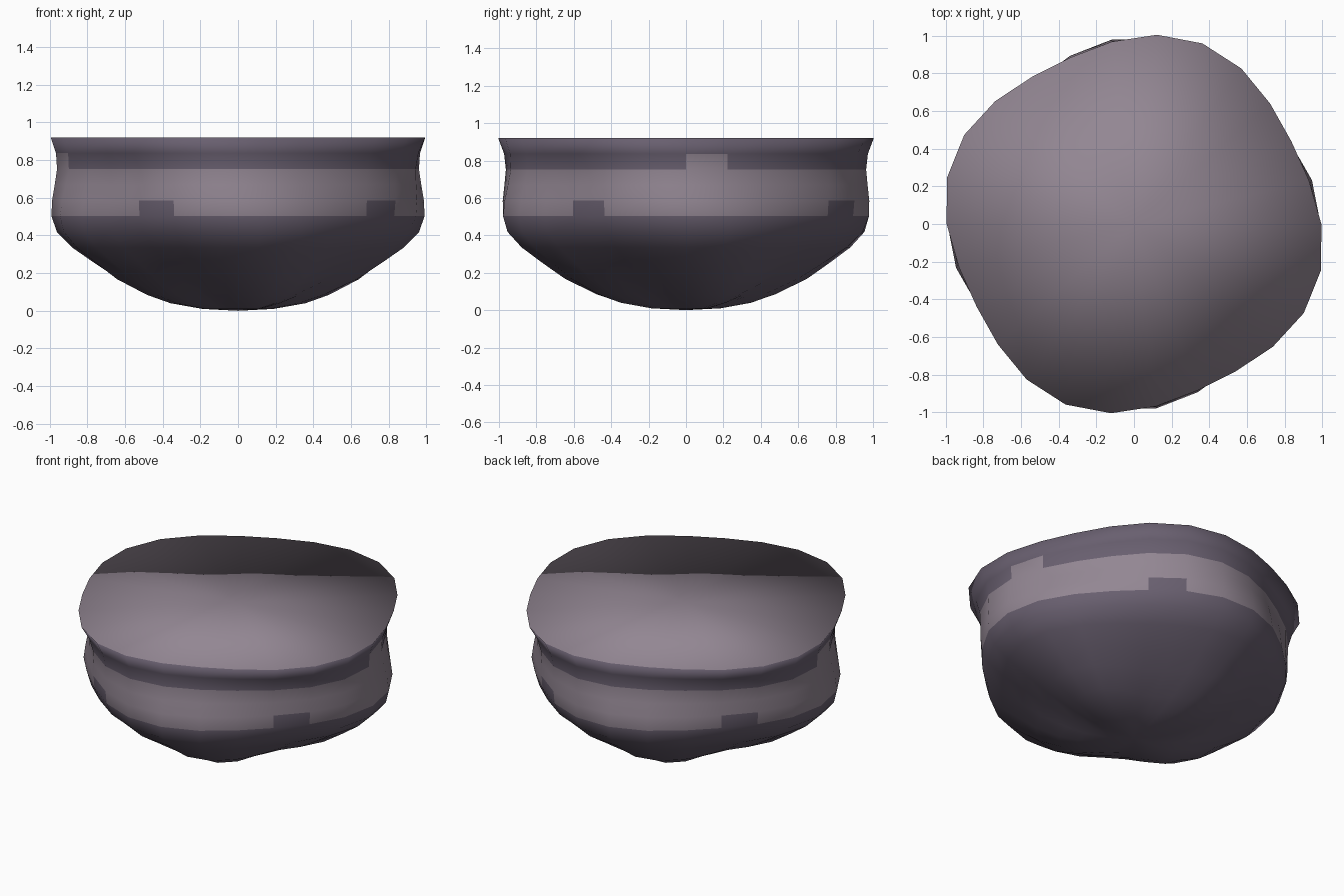
import bpy, bmesh
from math import sin, cos, pi, tau

if "Cube" in bpy.data.objects:
    bpy.data.objects.remove(bpy.data.objects["Cube"])

SIDES = 26
RIM_Z = 0.92

# mean radius, lobe depth and height, bottom to rim
PROFILE = [(0.165, 0.035, 0.01), (0.315, 0.06, 0.04), (0.435, 0.065, 0.084),
           (0.60, 0.06, 0.167), (0.72, 0.052, 0.25), (0.84, 0.045, 0.335),
           (0.922, 0.04, 0.418), (0.95, 0.04, 0.502), (0.948, 0.04, 0.585),
           (0.938, 0.04, 0.669), (0.932, 0.04, 0.752), (0.946, 0.04, 0.836),
           (0.984, 0.041, RIM_Z)]

# wall quads whose tone differs from the rest of their row
SWAPPED = {(7, 4), (7, 10), (7, 17), (7, 23), (10, 0), (10, 13)}


def twisted_ring(bm, radius, amp, z):
    """Four-lobed ring whose lobes rotate with height."""
    ring = []
    for k in range(SIDES):
        a = tau * k / SIDES
        r = radius + amp * sin(4 * a + pi * z)
        ring.append(bm.verts.new((r * cos(a), r * sin(a), z)))
    return ring


bm = bmesh.new()
rings = [twisted_ring(bm, *p) for p in PROFILE]

# wall: dark belly, light band, dark flare
for row, (low, high) in enumerate(zip(rings, rings[1:])):
    for i in range(SIDES):
        j = (i + 1) % SIDES
        f = bm.faces.new((low[i], low[j], high[j], high[i]))
        light = row in (7, 8, 9)
        f.material_index = int(light == ((row, i) in SWAPPED))

# bottom (dark) and flat top (light) fans
for ring, z, tone in ((rings[0], 0.0, 1), (rings[-1], RIM_Z, 0)):
    centre = bm.verts.new((0, 0, z))
    for i in range(SIDES):
        f = bm.faces.new((ring[i], ring[(i + 1) % SIDES], centre))
        f.material_index = tone

bmesh.ops.recalc_face_normals(bm, faces=bm.faces)
for f in bm.faces:
    f.smooth = True

mesh = bpy.data.meshes.new("lobed_bowl")
bm.to_mesh(mesh)
bm.free()
bowl = bpy.data.objects.new("lobed_bowl", mesh)
bpy.context.collection.objects.link(bowl)

for name, colour in (("mauve_grey", (0.29, 0.24, 0.29, 1)),
                     ("dark_mauve", (0.14, 0.115, 0.16, 1))):
    mat = bpy.data.materials.new(name)
    mat.diffuse_color = colour
    mat.use_nodes = True
    mat.node_tree.nodes["Principled BSDF"].inputs["Base Color"].default_value = mat.diffuse_color
    mesh.materials.append(mat)
